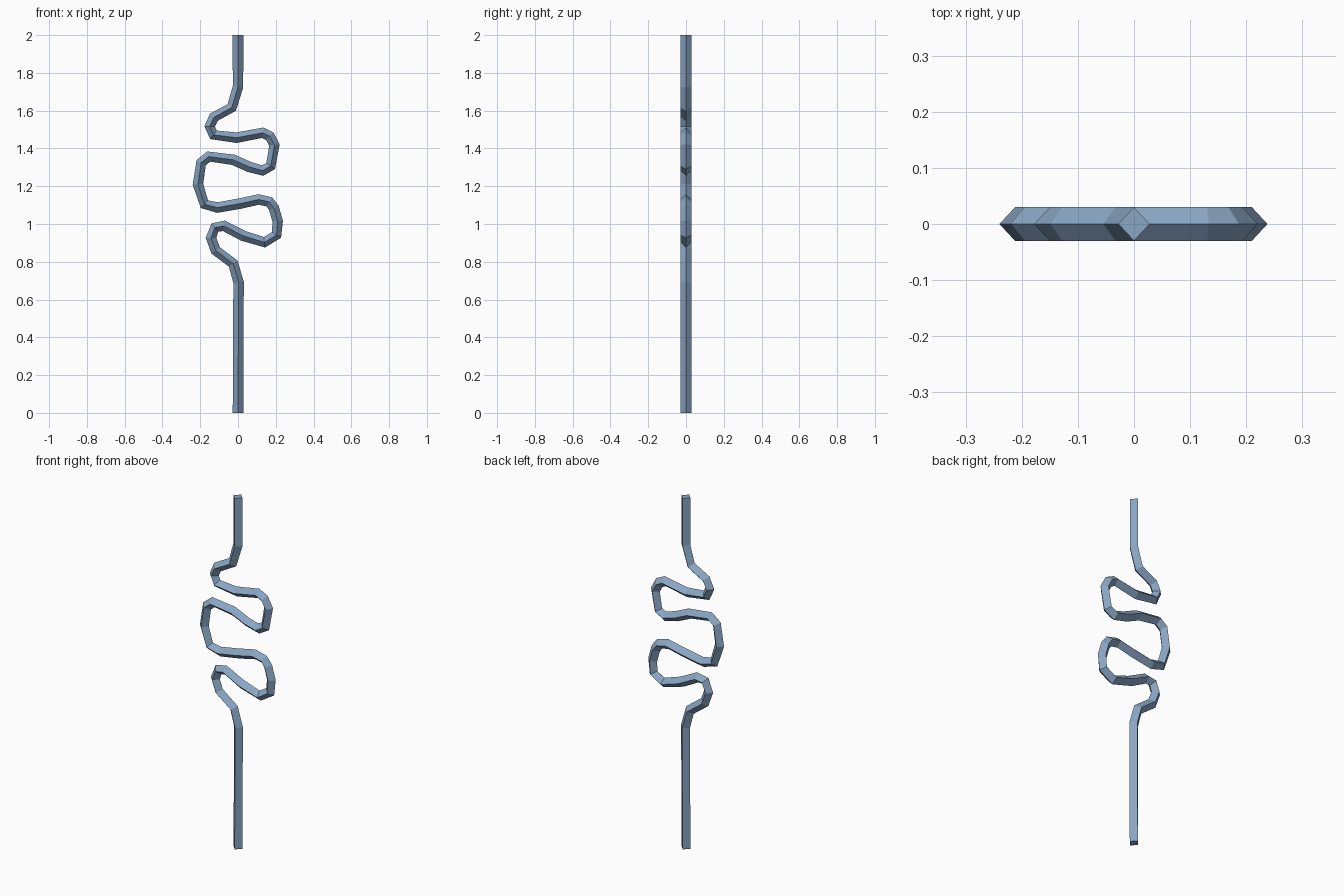
import bpy, bmesh
from mathutils import Vector

if "Cube" in bpy.data.objects:
    bpy.data.objects.remove(bpy.data.objects["Cube"])

# Centre line of the bent rod, in the x-z plane, bottom to top
PATH = [(0, 0), (0.003, 0.69), (-0.025, 0.79), (-0.118, 0.86), (-0.143, 0.927),
        (-0.122, 0.982), (-0.075, 0.99), (0.026, 0.938), (0.14, 0.903),
        (0.204, 0.942), (0.21, 1.015), (0.19, 1.085), (0.166, 1.117),
        (0.11, 1.13), (0.01, 1.108), (-0.11, 1.087), (-0.178, 1.105),
        (-0.212, 1.21), (-0.195, 1.325), (-0.155, 1.357), (-0.025, 1.34),
        (0.06, 1.302), (0.13, 1.283), (0.173, 1.307), (0.193, 1.418),
        (0.168, 1.465), (0.13, 1.483), (-0.008, 1.457), (-0.13, 1.472),
        (-0.15, 1.517), (-0.128, 1.565), (-0.033, 1.617), (0, 1.727), (0, 2)]
HALF_WIDTH = 0.028
HALF_DEPTH = 0.03

mat = bpy.data.materials.new("steel blue")
mat.diffuse_color = (0.25, 0.38, 0.55, 1)
mat.use_nodes = True
mat.node_tree.nodes["Principled BSDF"].inputs["Base Color"].default_value = mat.diffuse_color

# Sweep a diamond section along the path
bm = bmesh.new()
pts = [Vector((x, 0, z)) for x, z in PATH]
depth = Vector((0, HALF_DEPTH, 0))
rings = []
for i, p in enumerate(pts):
    before = (p - pts[i - 1]).normalized() if i else Vector((0, 0, 1))
    after = (pts[i + 1] - p).normalized() if i < len(pts) - 1 else Vector((0, 0, 1))
    t = (before + after).normalized()
    if i in (0, len(pts) - 1):
        t = Vector((0, 0, 1))
    side = Vector((t.z, 0, -t.x)) * HALF_WIDTH
    rings.append([bm.verts.new(p + o) for o in (side, depth, -side, -depth)])

for a, b in zip(rings, rings[1:]):
    for k in range(4):
        n = (k + 1) % 4
        bm.faces.new((a[k], a[n], b[n], b[k]))

# Flat end caps
bm.faces.new(rings[0][::-1])
bm.faces.new(rings[-1])
bmesh.ops.recalc_face_normals(bm, faces=bm.faces)

mesh = bpy.data.meshes.new("bent_rod")
bm.to_mesh(mesh)
bm.free()
mesh.materials.append(mat)
rod = bpy.data.objects.new("bent_rod", mesh)
bpy.context.collection.objects.link(rod)
